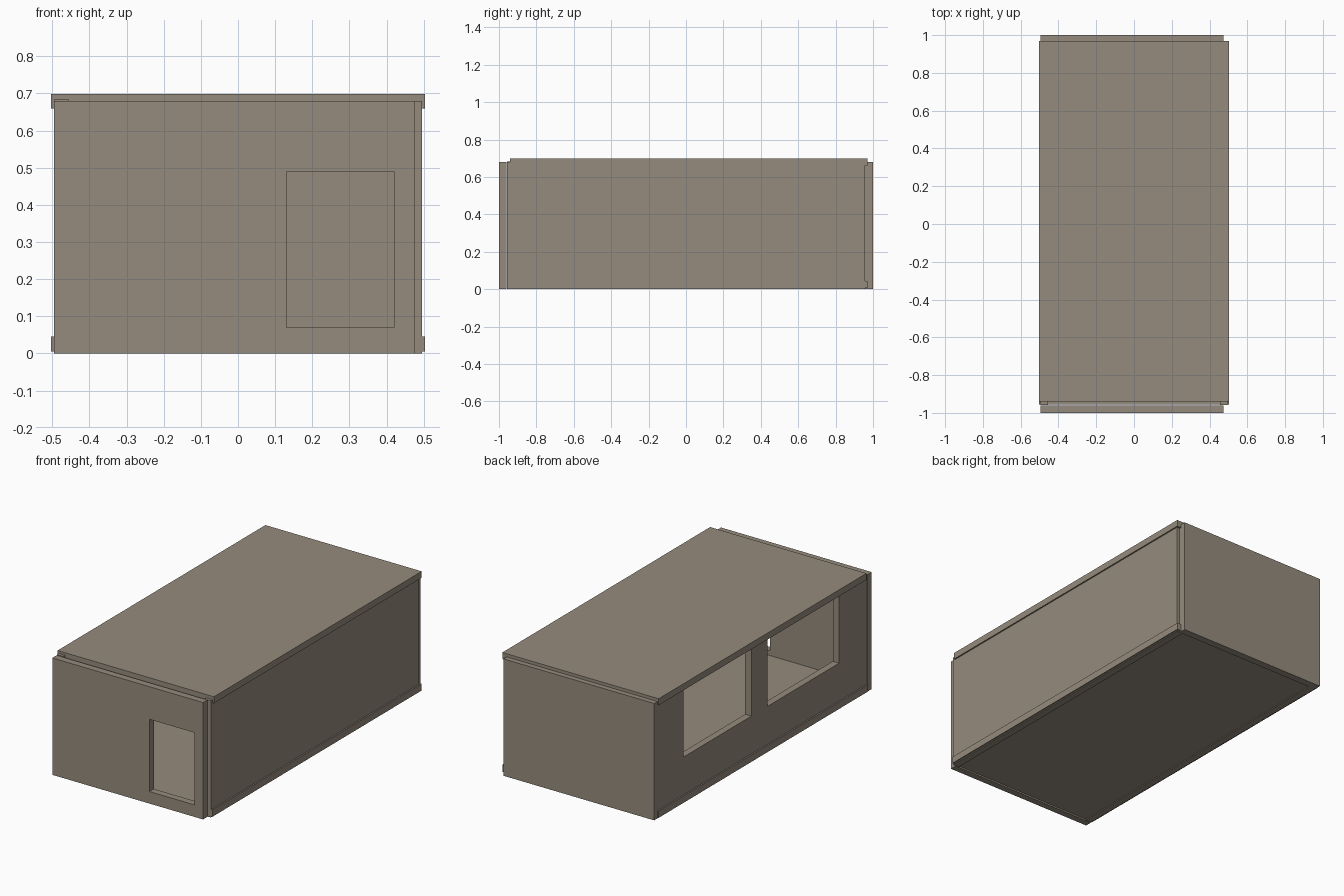
import bpy

if "Cube" in bpy.data.objects:
    bpy.data.objects.remove(bpy.data.objects["Cube"])

mat = bpy.data.materials.new("warm grey")
mat.diffuse_color = (0.30, 0.26, 0.205, 1)
mat.use_nodes = True
mat.node_tree.nodes["Principled BSDF"].inputs["Base Color"].default_value = mat.diffuse_color


def box(name, x, y, z):
    """Axis-aligned box from (min, max) pairs."""
    mid = [(a + b) / 2 for a, b in (x, y, z)]
    bpy.ops.mesh.primitive_cube_add(size=1, location=mid)
    ob = bpy.context.object
    ob.name = name
    ob.scale = [b - a for a, b in (x, y, z)]
    bpy.ops.object.transform_apply(location=True, rotation=True, scale=True)
    ob.data.materials.append(mat)
    return ob


def cut(wall, x, y, z):
    """Cut a box-shaped opening through a wall."""
    cutter = box("cutter", x, y, z)
    mod = wall.modifiers.new("opening", 'BOOLEAN')
    mod.operation = 'DIFFERENCE'
    mod.solver = 'EXACT'
    mod.object = cutter
    bpy.context.view_layer.objects.active = wall
    bpy.ops.object.modifier_apply(modifier=mod.name)
    bpy.data.objects.remove(cutter, do_unlink=True)


# Floor and roof slabs, slightly wider than the walls
box("floor_slab", (-0.503, 0.503), (-0.955, 0.97), (0.005, 0.045))
box("roof_slab", (-0.503, 0.503), (-0.94, 0.97), (0.66, 0.698))

# Long side walls, two big windows on the left
box("right_wall", (0.455, 0.495), (-0.957, 0.957), (0.0, 0.68))
left = box("left_wall", (-0.495, -0.455), (-0.957, 0.957), (0.0, 0.683))
for y in ((0.107, 0.73), (-0.70, -0.042)):
    cut(left, (-0.6, -0.4), y, (0.265, 0.655))

# End panels, a tall opening in the front one
box("back_wall", (-0.495, 0.475), (0.957, 1.0), (0.0, 0.68))
front = box("front_wall", (-0.495, 0.475), (-1.0, -0.96), (0.0, 0.68))
cut(front, (0.13, 0.42), (-1.1, -0.9), (0.07, 0.49))
